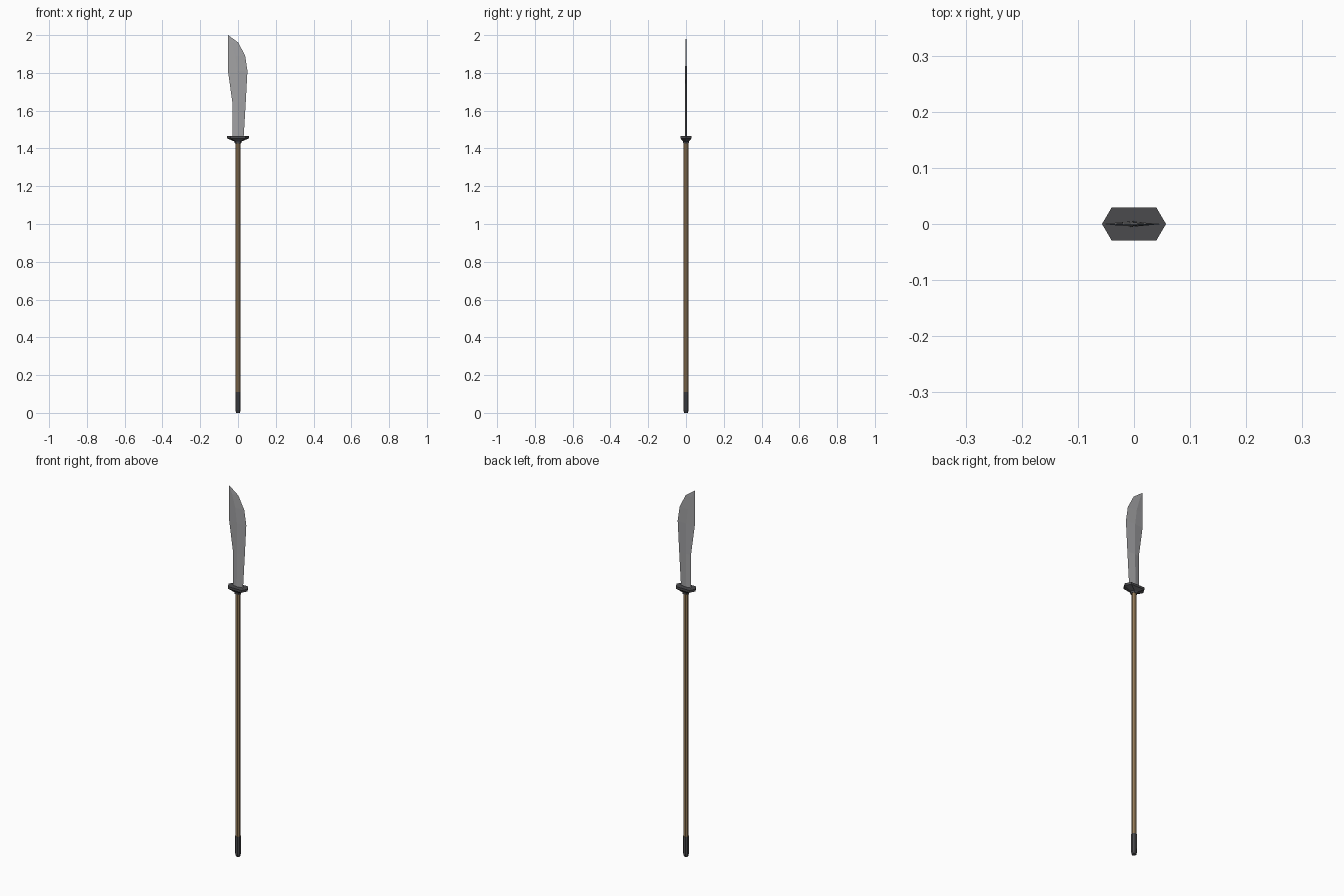
import bpy
import math

if "Cube" in bpy.data.objects:
    bpy.data.objects.remove(bpy.data.objects["Cube"])


def material(name, rgb):
    m = bpy.data.materials.new(name)
    m.diffuse_color = (*rgb, 1)
    m.use_nodes = True
    m.node_tree.nodes["Principled BSDF"].inputs["Base Color"].default_value = m.diffuse_color
    return m


def loft(name, rings, mat):
    """Skin a stack of equal-sized rings into a closed flat-shaded solid."""
    n = len(rings[0])
    verts = [p for ring in rings for p in ring]
    faces = [tuple(reversed(range(n))), tuple(range(len(verts) - n, len(verts)))]
    for i in range(len(rings) - 1):
        for j in range(n):
            k = (j + 1) % n
            faces.append((i * n + j, i * n + k, (i + 1) * n + k, (i + 1) * n + j))
    mesh = bpy.data.meshes.new(name)
    mesh.from_pydata(verts, [], faces)
    mesh.update()
    mesh.materials.append(mat)
    obj = bpy.data.objects.new(name, mesh)
    bpy.context.collection.objects.link(obj)
    return obj


def octagon(r, z):
    angles = [math.pi / 8 + i * math.pi / 4 for i in range(8)]
    return [(r * math.cos(a), r * math.sin(a), z) for a in angles]


def hexagon(tip, side, depth, z):
    return [(tip, 0, z), (side, depth, z), (-side, depth, z),
            (-tip, 0, z), (-side, -depth, z), (side, -depth, z)]


wood = material("wood", (0.30, 0.20, 0.10))
iron = material("dark_iron", (0.07, 0.07, 0.075))
steel = material("steel", (0.36, 0.36, 0.37))

# Octagonal wooden pole
loft("shaft", [octagon(0.0135, 0.05), octagon(0.0135, 1.44)], wood)

# Metal cap on the butt of the pole
loft("butt_cap", [octagon(r, z) for r, z in
                  ((0.011, 0), (0.0145, 0.014), (0.0155, 0.095), (0.0145, 0.11))], iron)

# Hexagonal guard tapering down to the pole
loft("guard", [hexagon(0.017, 0.0095, 0.0145, 1.427),
               hexagon(0.019, 0.011, 0.0155, 1.437),
               hexagon(0.057, 0.040, 0.029, 1.453),
               hexagon(0.057, 0.040, 0.029, 1.465)], iron)

# Blade: z, spine x, ridge x, cutting edge x, half thickness
stations = [(1.46, -0.030, -0.004, 0.030, 0.0055),
            (1.645, -0.030, -0.003, 0.041, 0.0050),
            (1.81, -0.053, -0.004, 0.050, 0.0042),
            (1.89, -0.053, -0.014, 0.038, 0.0035),
            (1.96, -0.053, -0.034, 0.002, 0.0022),
            (2.0, -0.053, -0.0525, -0.052, 0.0003)]
loft("blade", [[(s, 0, z), (m, -t, z), (e, 0, z), (m, t, z)]
               for z, s, m, e, t in stations], steel)
